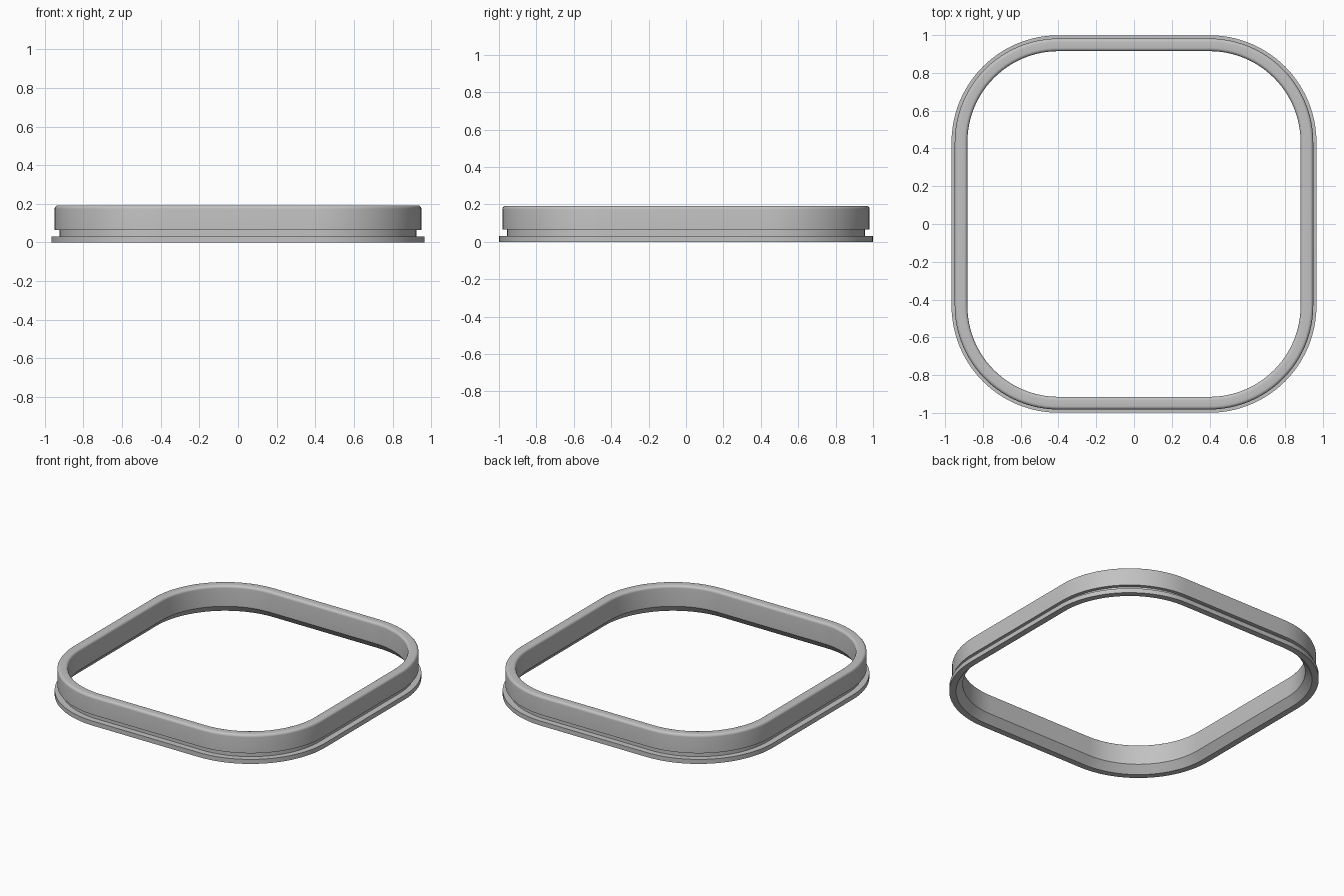
import bpy
import bmesh
import math

cube = bpy.data.objects.get("Cube")
if cube:
    bpy.data.objects.remove(cube, do_unlink=True)

grey = bpy.data.materials.new("light_grey")
grey.use_nodes = True
colour = (0.54, 0.54, 0.54, 1)
grey.diffuse_color = colour
grey.node_tree.nodes["Principled BSDF"].inputs["Base Color"].default_value = colour

# Corner arc centres; profile radii are measured from them
CX, CY = 0.40, 0.433
ARC_STEPS = 24
HEIGHT, INNER, OUTER, FILLET = 0.192, 0.482, 0.549, 0.018


def fillet(centre_r, start, end, steps=6):
    """Quarter-round points at the top of the rim."""
    points = []
    for i in range(steps + 1):
        a = math.radians(start + (end - start) * i / steps)
        points.append((centre_r + FILLET * math.cos(a),
                       HEIGHT - FILLET + FILLET * math.sin(a)))
    return points


# Cross-section (radius, z): bottom flange, groove, rounded rim, inner chamfer
profile = [(0.524, 0), (0.566, 0), (0.566, 0.031), (0.525, 0.031),
           (0.525, 0.065), (OUTER, 0.065)]
profile += fillet(OUTER - FILLET, 0, 90)
profile += fillet(INNER + FILLET, 90, 180)
profile.append((INNER, 0.05))

# Sweep the cross-section round the rounded rectangle
bm = bmesh.new()
sections = []
for corner, (sx, sy) in enumerate([(1, 1), (-1, 1), (-1, -1), (1, -1)]):
    for step in range(ARC_STEPS + 1):
        a = math.pi / 2 * (corner + step / ARC_STEPS)
        sections.append([bm.verts.new((sx * CX + r * math.cos(a),
                                       sy * CY + r * math.sin(a), z))
                         for r, z in profile])
for i, here in enumerate(sections):
    ahead = sections[(i + 1) % len(sections)]
    for j in range(len(profile)):
        k = (j + 1) % len(profile)
        bm.faces.new((here[j], ahead[j], ahead[k], here[k]))
bmesh.ops.recalc_face_normals(bm, faces=bm.faces[:])

mesh = bpy.data.meshes.new("grooved_ring")
bm.to_mesh(mesh)
bm.free()
mesh.materials.append(grey)
ring = bpy.data.objects.new("grooved_ring", mesh)
bpy.context.collection.objects.link(ring)

# Smooth arcs and fillets, sharp steps
bpy.ops.object.select_all(action="DESELECT")
ring.select_set(True)
bpy.context.view_layer.objects.active = ring
bpy.ops.object.shade_smooth_by_angle(angle=math.radians(30))
